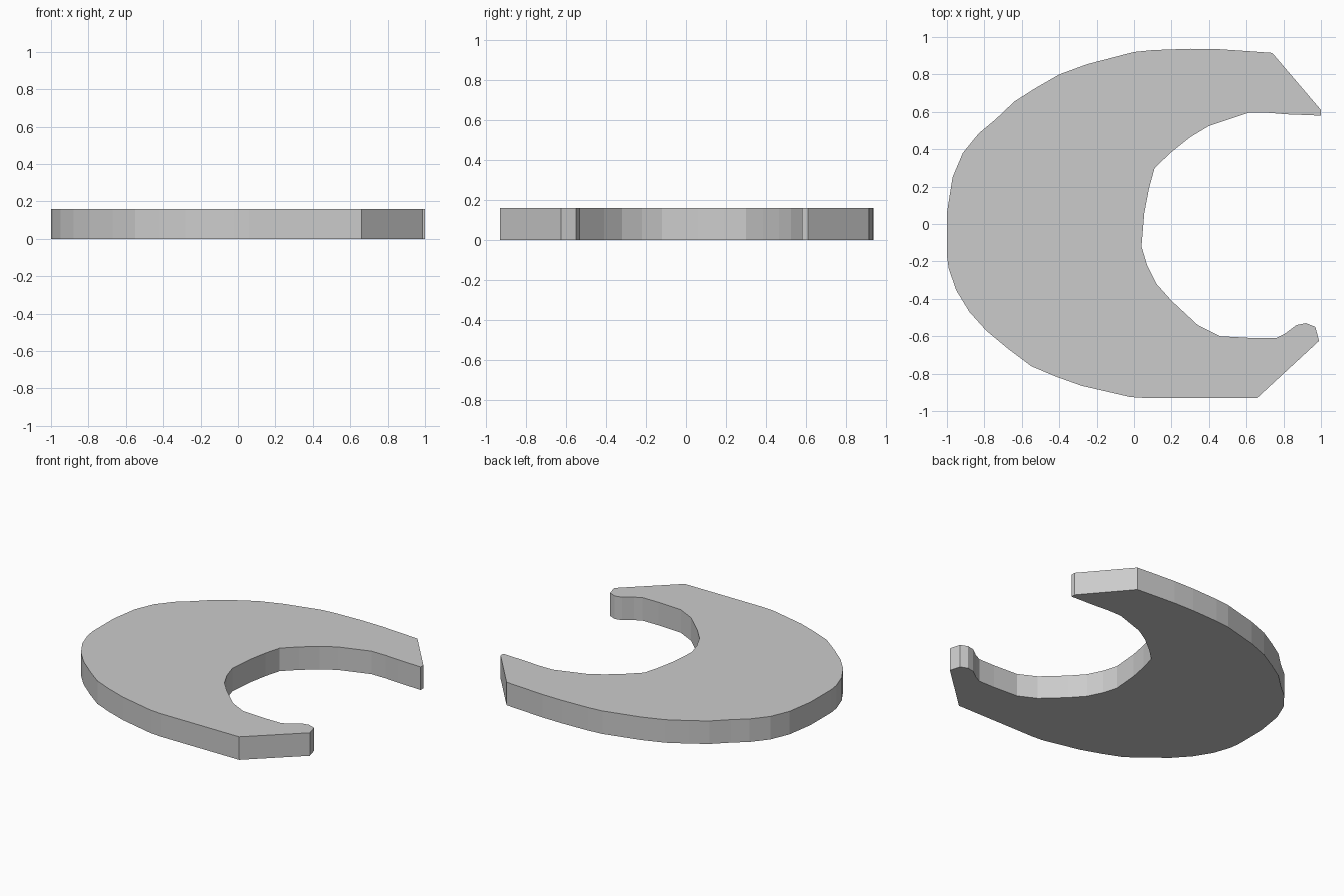
import bpy, bmesh

HEIGHT = 0.16

# Outer rim, from the lower arm round the left side to the upper arm
outer = [(0.66, -0.93), (0.06, -0.93), (-0.02, -0.925), (-0.28, -0.865), (-0.42, -0.815),
         (-0.55, -0.76), (-0.67, -0.67), (-0.79, -0.57), (-0.88, -0.47), (-0.95, -0.355),
         (-0.99, -0.24), (-1.0, -0.17), (-1.0, 0.06), (-0.97, 0.25), (-0.915, 0.38),
         (-0.83, 0.485), (-0.74, 0.56), (-0.64, 0.655), (-0.53, 0.725), (-0.40, 0.80),
         (-0.25, 0.855), (0.0, 0.92), (0.10, 0.93), (0.30, 0.937), (0.45, 0.935),
         (0.60, 0.925), (0.74, 0.915)]
# Slanted upper tip, then the inner opening back to the hooked lower tip
inner = [(1.0, 0.61), (1.0, 0.58), (0.82, 0.587), (0.72, 0.595), (0.61, 0.595),
         (0.40, 0.525), (0.30, 0.465), (0.20, 0.385), (0.11, 0.30), (0.08, 0.19),
         (0.055, 0.06), (0.04, -0.12), (0.07, -0.22), (0.12, -0.32), (0.20, -0.41),
         (0.27, -0.475), (0.34, -0.54), (0.46, -0.60), (0.64, -0.61), (0.76, -0.61)]
hook = [(0.81, -0.585), (0.87, -0.54), (0.92, -0.53), (0.97, -0.55), (0.99, -0.625)]

# Extrude the crescent outline into a flat plate
bm = bmesh.new()
base = bm.faces.new([bm.verts.new((x, y, 0)) for x, y in outer + inner + hook])
top = bmesh.ops.extrude_face_region(bm, geom=[base], use_keep_orig=True)
bmesh.ops.translate(bm, vec=(0, 0, HEIGHT),
                    verts=[g for g in top["geom"] if isinstance(g, bmesh.types.BMVert)])
bmesh.ops.recalc_face_normals(bm, faces=bm.faces[:])

mesh = bpy.data.meshes.new("crescent_plate")
bm.to_mesh(mesh)
bm.free()
bpy.context.collection.objects.link(bpy.data.objects.new("crescent_plate", mesh))
